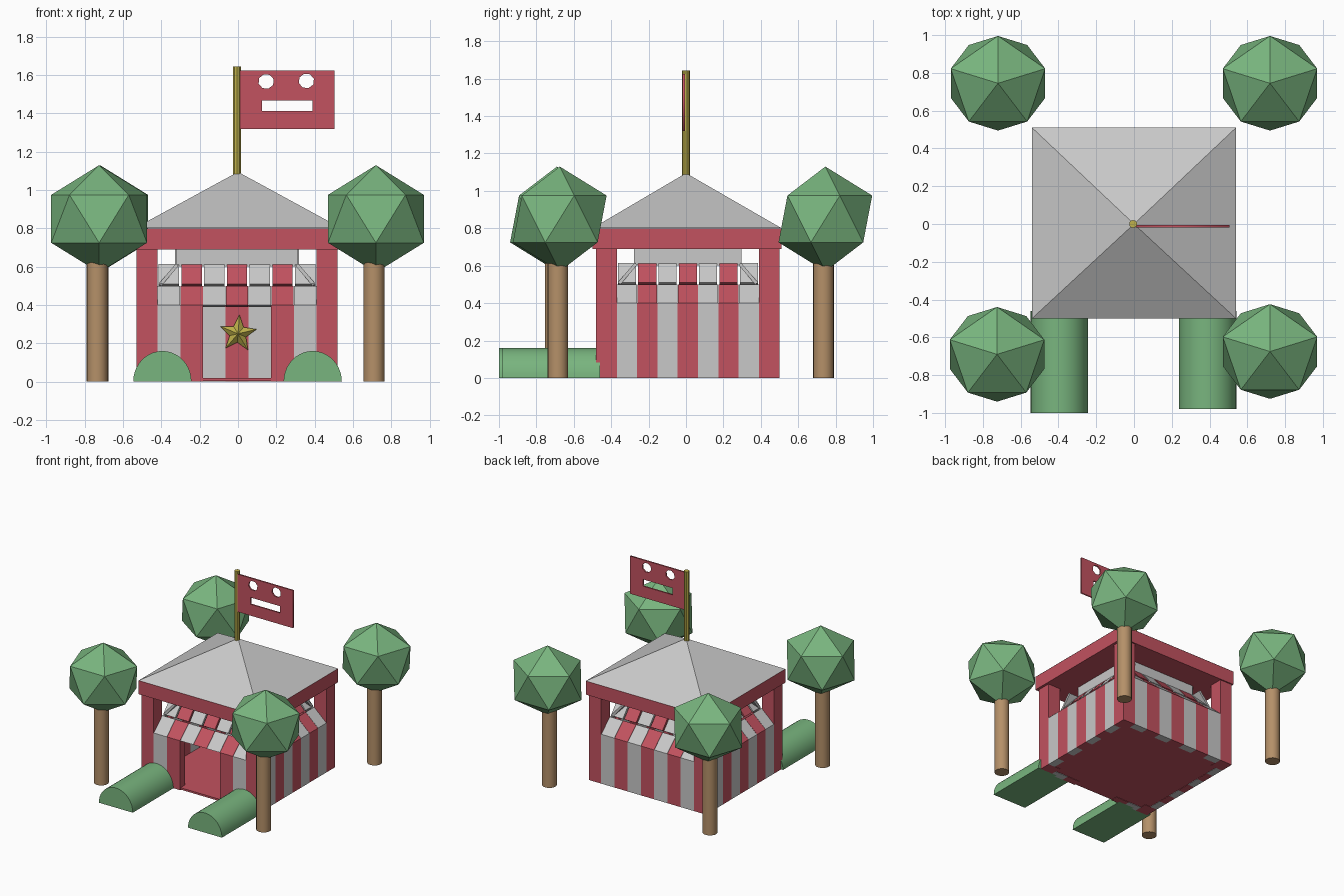
import bpy, bmesh, math
from mathutils import Matrix, Vector

if "Cube" in bpy.data.objects:
    bpy.data.objects.remove(bpy.data.objects["Cube"], do_unlink=True)


def material(name, rgb):
    m = bpy.data.materials.new(name)
    m.use_nodes = True
    m.diffuse_color = (*rgb, 1)
    m.node_tree.nodes["Principled BSDF"].inputs["Base Color"].default_value = (*rgb, 1)
    return m


RED = material("red canvas", (0.54, 0.085, 0.115))
GRAY = material("pale gray canvas", (0.58, 0.58, 0.58))
GREEN = material("leaf green", (0.19, 0.46, 0.21))
BROWN = material("trunk brown", (0.46, 0.28, 0.14))
YELLOW = material("golden yellow", (0.52, 0.44, 0.07))


def finish(bm, name, *mats):
    bmesh.ops.recalc_face_normals(bm, faces=bm.faces)
    mesh = bpy.data.meshes.new(name)
    bm.to_mesh(mesh)
    bm.free()
    obj = bpy.data.objects.new(name, mesh)
    bpy.context.collection.objects.link(obj)
    for m in mats:
        mesh.materials.append(m)
    return obj


def box(name, lo, hi, mat):
    lo, hi = Vector(lo), Vector(hi)
    bm = bmesh.new()
    bmesh.ops.create_cube(bm, size=1, matrix=Matrix.Translation((lo + hi) / 2)
                          @ Matrix.Diagonal((*(hi - lo), 1)))
    return finish(bm, name, mat)


def cylinder(name, x, y, z0, z1, r, sides, mat):
    bm = bmesh.new()
    bmesh.ops.create_cone(bm, cap_ends=True, segments=sides, radius1=r, radius2=r,
                          depth=z1 - z0, matrix=Matrix.Translation((x, y, (z0 + z1) / 2)))
    return finish(bm, name, mat)


def prism(bm, ring_a, ring_b, mat_index=0):
    """Solid between two matching rings of points."""
    a = [bm.verts.new(p) for p in ring_a]
    b = [bm.verts.new(p) for p in ring_b]
    n = len(a)
    faces = [bm.faces.new(a), bm.faces.new(b[::-1])]
    faces += [bm.faces.new((a[i], b[i], b[(i + 1) % n], a[(i + 1) % n])) for i in range(n)]
    for f in faces:
        f.material_index = mat_index


def smooth(obj):
    bpy.ops.object.select_all(action='DESELECT')
    obj.select_set(True)
    bpy.context.view_layer.objects.active = obj
    bpy.ops.object.shade_smooth_by_angle(angle=math.radians(35))


# Stall footprint
CX, CY, HX, HY, POST = -0.005, 0.01, 0.525, 0.49, 0.11

# Floor and corner posts
box("floor", (CX - HX + 0.005, CY - HY + 0.005, 0.003),
    (CX + HX - 0.005, CY + HY - 0.005, 0.018), RED)
for sx, xn in ((-1, "right"), (1, "left")):
    for sy, yn in ((-1, "front"), (1, "back")):
        x, y = CX + sx * (HX - POST / 2), CY + sy * (HY - POST / 2)
        box(f"{yn}_{xn}_post", (x - POST / 2, y - POST / 2, 0),
            (x + POST / 2, y + POST / 2, 0.7), RED)

# Striped walls with two sloping awning rows; each section is (inset, height) points
WALL = [(0, 0), (0, 0.4), (0.06, 0.4), (0.06, 0)]
LOWER = [(0, 0.4), (0.11, 0.5), (0.125, 0.49), (0.02, 0.39)]
UPPER = [(0.115, 0.51), (0.205, 0.615), (0.22, 0.605), (0.13, 0.5)]


def striped_side(name, along_x, sign, door=False):
    half = (HX if along_x else HY) - POST
    reach = HY if along_x else HX
    step = 2 * half / 7
    bm = bmesh.new()

    def place(u, inset, z):
        d = sign * (reach - inset)
        return (CX + u, CY + d, z) if along_x else (CX + d, CY + u, z)

    for i in range(7):
        u0 = -half + i * step
        for section, gap in ((WALL, 0.0), (LOWER, 0.001), (UPPER, 0.006)):
            if section is WALL and door and 2 <= i <= 4:
                continue
            prism(bm, [place(u0 + gap, *p) for p in section],
                  [place(u0 + step - gap, *p) for p in section], i % 2)
    finish(bm, name, GRAY, RED)


striped_side("front_stripes", True, -1, door=True)
striped_side("back_stripes", True, 1)
striped_side("left_stripes", False, 1)
striped_side("right_stripes", False, -1)

# Inner band joining the awnings to the roof
bx, by = HX - 0.21, HY - 0.21
for s, n in ((-1, "front"), (1, "back")):
    y = CY + s * by
    box(f"{n}_band", (CX - bx, y - 0.008, 0.6), (CX + bx, y + 0.008, 0.695), GRAY)
for s, n in ((-1, "right"), (1, "left")):
    x = CX + s * bx
    box(f"{n}_band", (x - 0.008, CY - by, 0.6), (x + 0.008, CY + by, 0.695), GRAY)

# Roof slab and pyramid
box("roof_slab", (-0.54, -0.5, 0.69), (0.54, 0.51, 0.8), RED)
bm = bmesh.new()
base = [bm.verts.new((x, y, 0.801)) for x, y in
        ((-0.54, -0.5), (0.54, -0.5), (0.54, 0.51), (-0.54, 0.51))]
apex = bm.verts.new((0, 0, 1.095))
bm.faces.new(base)
for i in range(4):
    bm.faces.new((base[i], base[(i + 1) % 4], apex))
finish(bm, "roof_pyramid", GRAY)

# Flag pole
cylinder("flag_pole", -0.005, 0, 1.07, 1.645, 0.021, 10, YELLOW)

# Flag with cut-out face, as a filled outline
curve = bpy.data.curves.new("flag", 'CURVE')
curve.dimensions = '2D'
curve.fill_mode = 'BOTH'
curve.extrude = 0.006


def outline(points):
    spline = curve.splines.new('POLY')
    spline.points.add(len(points) - 1)
    for p, (x, z) in zip(spline.points, points):
        p.co = (x, z, 0, 1)
    spline.use_cyclic_u = True


def rect(x0, x1, z0, z1):
    outline([(x0, z0), (x1, z0), (x1, z1), (x0, z1)])


rect(0.01, 0.505, 1.32, 1.625)
rect(0.125, 0.39, 1.412, 1.467)
for ex, ez in ((0.147, 1.567), (0.357, 1.57)):
    outline([(ex + 0.041 * math.cos(k * math.tau / 8 + 0.3),
              ez + 0.039 * math.sin(k * math.tau / 8 + 0.3)) for k in range(8)])
flag = bpy.data.objects.new("flag", curve)
bpy.context.collection.objects.link(flag)
flag.rotation_euler = (math.pi / 2, 0, 0)
flag.location = (0, -0.012, 0)
curve.materials.append(RED)
bpy.ops.object.select_all(action='DESELECT')
flag.select_set(True)
bpy.context.view_layer.objects.active = flag
bpy.ops.object.convert(target='MESH')

# Faceted star inside, on the back wall
bm = bmesh.new()
rim = []
for k in range(10):
    r, a = (0.1, 0.045)[k % 2], math.pi / 2 - 0.08 + k * math.tau / 10
    rim.append(bm.verts.new((r * math.cos(a), 0.42, 0.25 + r * math.sin(a))))
tips = [bm.verts.new((0, y, 0.25)) for y in (0.385, 0.45)]
for k in range(10):
    for tip in tips:
        bm.faces.new((rim[k], rim[(k + 1) % 10], tip))
finish(bm, "star", YELLOW)

# Trees
for name, x, y in (("front_right", -0.725, -0.69), ("front_left", 0.72, -0.675),
                   ("back_right", -0.72, 0.745), ("back_left", 0.72, 0.745)):
    trunk_x = x - 0.01
    smooth(cylinder(name + "_trunk", trunk_x, y - 0.01, 0, 0.64, 0.055, 20, BROWN))
    bm = bmesh.new()
    bmesh.ops.create_icosphere(bm, subdivisions=1, radius=0.28,
                               matrix=Matrix.Translation((x, y, 0.85))
                               @ Matrix.Diagonal((1.05, 1, 1, 1))
                               @ Matrix.Rotation(math.pi / 2, 4, 'Z'))
    finish(bm, name + "_foliage", GREEN)

# Half-round hedges beside the entrance
for name, x, y in (("right_hedge", -0.395, -1.0), ("left_hedge", 0.39, -0.98)):
    arc = [(x + 0.152 * math.cos(k * math.pi / 20), 0.16 * math.sin(k * math.pi / 20))
           for k in range(21)]
    bm = bmesh.new()
    prism(bm, [(px, y, pz) for px, pz in arc], [(px, -0.46, pz) for px, pz in arc])
    smooth(finish(bm, name, GREEN))
